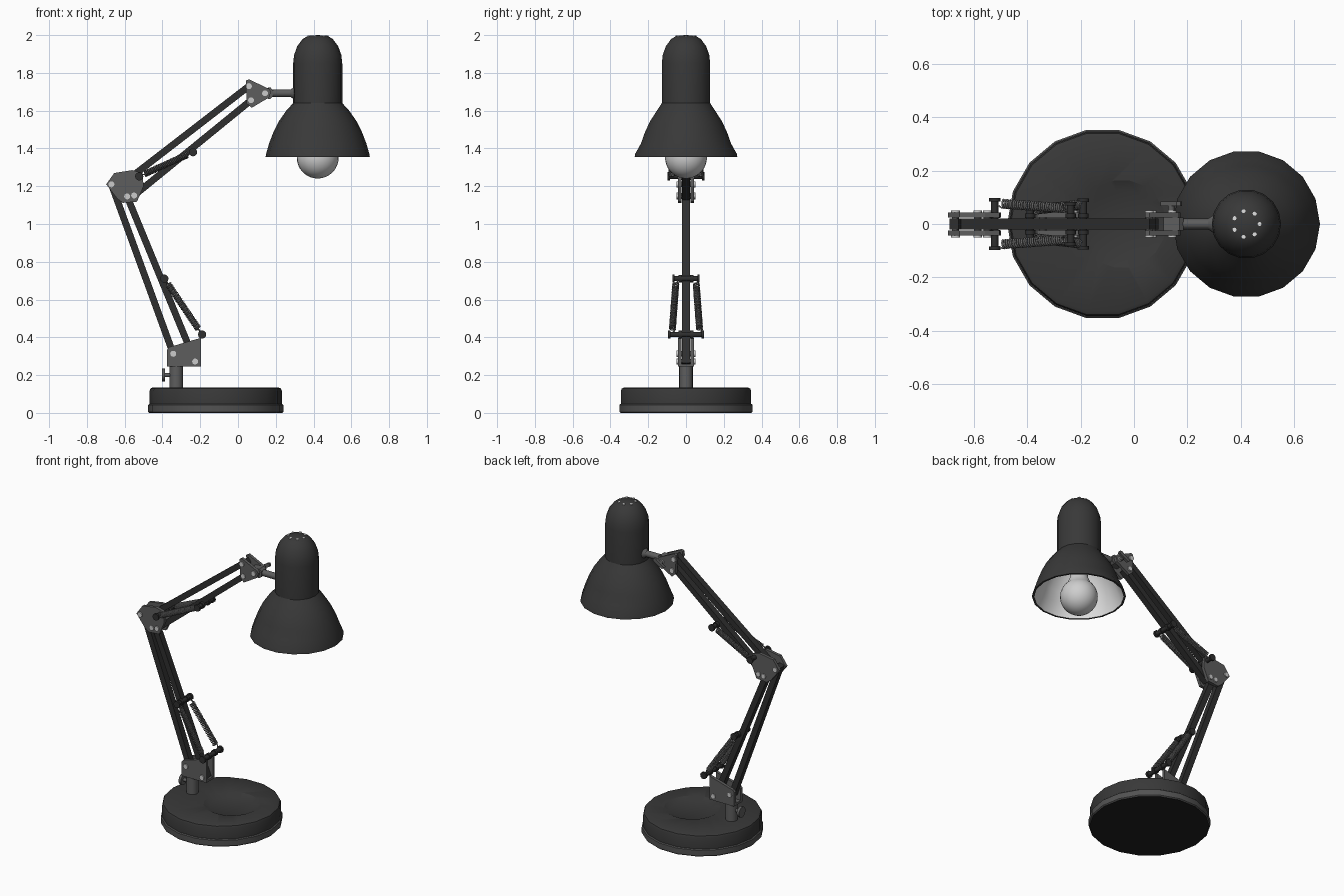
import bpy, bmesh, math
from mathutils import Vector, Matrix

if "Cube" in bpy.data.objects:
    bpy.data.objects.remove(bpy.data.objects["Cube"])

SIDES = 18


def mat(name, r, g=None, b=None):
    m = bpy.data.materials.new(name)
    m.diffuse_color = (r, g or r, b or r, 1)
    m.use_nodes = True
    m.node_tree.nodes["Principled BSDF"].inputs["Base Color"].default_value = m.diffuse_color
    return m


DARK = mat("dark enamel", 0.04)
ARM = mat("arm black", 0.028)
STEEL = mat("bracket grey", 0.11)
RIM = mat("base rim grey", 0.085)
BLACK = mat("underside black", 0.014)
BOLT = mat("bolt silver", 0.6)
SPRING = mat("spring grey", 0.17)
WHITE = mat("reflector white", 0.75)
BULB = mat("bulb glass", 0.62)


def finish(name, bm, mats, smooth=True):
    bmesh.ops.remove_doubles(bm, verts=bm.verts, dist=1e-5)
    bmesh.ops.recalc_face_normals(bm, faces=bm.faces)
    me = bpy.data.meshes.new(name)
    bm.to_mesh(me)
    bm.free()
    ob = bpy.data.objects.new(name, me)
    bpy.context.collection.objects.link(ob)
    for m in mats:
        me.materials.append(m)
    bpy.ops.object.select_all(action='DESELECT')
    ob.select_set(True)
    bpy.context.view_layer.objects.active = ob
    if smooth:
        bpy.ops.object.shade_smooth_by_angle(angle=math.radians(32))
    return ob


def lathe(name, profile, cx, mats, rule=lambda i: 0, n=SIDES, yscale=None):
    """Turn a (radius, z) profile around the vertical axis at x = cx."""
    bm = bmesh.new()
    rings = []
    for r, z in profile:
        ys = yscale(z) if yscale else 1
        rings.append([bm.verts.new((cx + r * math.cos(math.tau * k / n),
                                    r * ys * math.sin(math.tau * k / n), z)) for k in range(n)])
    for i in range(len(rings) - 1):
        a, b = rings[i], rings[i + 1]
        for k in range(n):
            j = (k + 1) % n
            f = bm.faces.new((a[k], a[j], b[j], b[k]))
            f.material_index = rule(i)
    bmesh.ops.dissolve_degenerate(bm, dist=1e-6, edges=bm.edges)
    return finish(name, bm, mats)


def rod(name, p, q, r, m, n=12, r2=None):
    p, q = Vector(p), Vector(q)
    d = q - p
    bm = bmesh.new()
    M = Matrix.Translation((p + q) / 2) @ d.to_track_quat('Z', 'Y').to_matrix().to_4x4()
    bmesh.ops.create_cone(bm, cap_ends=True, segments=n, radius1=r,
                          radius2=r if r2 is None else r2, depth=d.length, matrix=M)
    return finish(name, bm, [m])


def plate(name, pts, y0, y1, m):
    """Extrude an (x, z) outline from y0 to y1."""
    bm = bmesh.new()
    f = bm.faces.new([bm.verts.new((x, y0, z)) for x, z in pts])
    g = bmesh.ops.extrude_face_region(bm, geom=[f])
    bmesh.ops.translate(bm, vec=(0, y1 - y0, 0),
                        verts=[v for v in g["geom"] if isinstance(v, bmesh.types.BMVert)])
    return finish(name, bm, [m], False)


def bar(name, a, b, w=0.036, h=0.02):
    a, b = Vector(a), Vector(b)
    d = (b - a).normalized()
    s = Vector((-d.y, d.x)) * w / 2
    a, b = a - d * 0.015, b + d * 0.015
    plate(name, [a + s, b + s, b - s, a - s], -h, h, ARM)


def bracket(name, pts, bolts):
    for side, s in (("front", -1), ("back", 1)):
        plate(f"{name}_{side}_plate", pts, s * 0.024, s * 0.043, STEEL)
        for i, (x, z) in enumerate(bolts):
            rod(f"{name}_{side}_bolt_{i}", (x, s * 0.04, z), (x, s * 0.05, z), 0.016, BOLT)
    for i, (x, z) in enumerate(bolts):
        rod(f"{name}_axle_{i}", (x, -0.03, z), (x, 0.03, z), 0.014, STEEL)


def pin(name, x, z, half):
    rod(name, (x, -half, z), (x, half, z), 0.014, ARM)
    for s in (-1, 1):
        rod(name + "_cap", (x, s * (half - 0.012), z), (x, s * half, z), 0.022, ARM)
        rod(name + "_collar", (x, s * 0.022, z), (x, s * 0.04, z), 0.02, ARM)


def spring(name, a, b, turns=28, r=0.0155):
    a, b = Vector(a), Vector(b)
    d = b - a
    q = d.to_track_quat('Z', 'Y')
    cu = bpy.data.curves.new(name, 'CURVE')
    cu.dimensions = '3D'
    cu.bevel_depth = 0.0042
    cu.bevel_resolution = 0
    n = turns * 10
    pts = [a]
    for i in range(n + 1):
        t = math.tau * i / 10
        pts.append(a + d * (0.1 + 0.8 * i / n) + q @ Vector((r * math.cos(t), r * math.sin(t), 0)))
    pts.append(b)
    sp = cu.splines.new('POLY')
    sp.points.add(len(pts) - 1)
    for p, v in zip(sp.points, pts):
        p.co = (*v, 1)
    cu.materials.append(SPRING)
    bpy.context.collection.objects.link(bpy.data.objects.new(name, cu))


# Base: grey rim with black underside, dark body with a shallow off-centre dish
BX = -0.118
lathe("base_rim", [(0, 0), (0.352, 0), (0.358, 0.006), (0.358, 0.042), (0.352, 0.047), (0, 0.047)],
      BX, [RIM, BLACK], lambda i: 1 if i == 0 else 0)
body = lathe("base_body", [(0, 0.04), (0.35, 0.04), (0.35, 0.118), (0.345, 0.129), (0.332, 0.135),
                           (0, 0.135)], BX, [DARK])
cutter = lathe("dish_cutter", [(0, 0.118), (0.13, 0.119), (0.17, 0.137), (0.17, 0.2), (0, 0.2)],
               -0.045, [DARK])
cutter.hide_render = True
mod = body.modifiers.new("dish", 'BOOLEAN')
mod.operation = 'DIFFERENCE'
mod.object = cutter
bpy.context.view_layer.objects.active = body
bpy.ops.object.modifier_apply(modifier=mod.name)
bpy.data.objects.remove(cutter)

# Swivel post with clamp knob
rod("post", (-0.327, 0, 0.125), (-0.327, 0, 0.26), 0.036, STEEL, 16)
rod("post_screw", (-0.395, 0, 0.2), (-0.35, 0, 0.2), 0.011, STEEL)
rod("post_knob", (-0.403, 0, 0.2), (-0.386, 0, 0.2), 0.034, STEEL)

# Joint positions (x, z) of the two parallel linkages
A1, A2 = (-0.343, 0.313), (-0.227, 0.272)
E1, E2, E3, E4 = (-0.67, 1.21), (-0.587, 1.146), (-0.635, 1.195), (-0.55, 1.151)
H1, H2, H3 = (0.058, 1.73), (0.069, 1.655), (0.143, 1.692)
bar("lower_arm_rear", A1, E1)
bar("lower_arm_front", A2, E2)
bar("upper_arm_top", E3, H1)
bar("upper_arm_bottom", E4, H2)

# Brackets
bracket("base_bracket", [(-0.375, 0.247), (-0.197, 0.247), (-0.197, 0.397), (-0.365, 0.348),
                         (-0.375, 0.335)], [A1, A2])
plate("base_bracket_floor", [(-0.375, 0.245), (-0.197, 0.245), (-0.197, 0.26), (-0.375, 0.26)],
      -0.043, 0.043, STEEL)
bracket("elbow_bracket", [(-0.698, 1.21), (-0.655, 1.27), (-0.56, 1.285), (-0.505, 1.27),
                          (-0.5, 1.2), (-0.535, 1.118), (-0.61, 1.112), (-0.64, 1.135)],
        [E1, E2, E4])
bracket("head_bracket", [(0.042, 1.76), (0.058, 1.766), (0.165, 1.715), (0.174, 1.7),
                         (0.165, 1.67), (0.072, 1.615), (0.045, 1.64)], [H1, H2, H3])

# Springs and their cross pins
pin("lower_spring_bottom_pin", -0.19, 0.415, 0.095)
pin("lower_spring_top_pin", -0.39, 0.711, 0.072)
pin("upper_spring_elbow_pin", -0.523, 1.252, 0.097)
pin("upper_spring_far_pin", -0.238, 1.38, 0.082)
for s in (-1, 1):
    spring("lower_spring", (-0.39, s * 0.052, 0.711), (-0.19, s * 0.074, 0.415))
    spring("upper_spring", (-0.238, s * 0.058, 1.38), (-0.523, s * 0.078, 1.252))

# Head joint: block, wing knob and neck rod to the shade
plate("head_joint", [(0.11, 1.668), (0.17, 1.662), (0.185, 1.675), (0.185, 1.71), (0.17, 1.722),
                     (0.11, 1.716)], -0.024, 0.024, STEEL)
rod("head_screw", (0.14, 0.04, 1.692), (0.14, 0.075, 1.692), 0.012, STEEL)
plate("head_wing_knob", [(0.1, 1.68), (0.115, 1.668), (0.18, 1.705), (0.175, 1.722), (0.16, 1.722)],
      0.068, 0.084, STEEL)
rod("neck_rod", (0.17, 0, 1.692), (0.3, 0, 1.692), 0.02, STEEL)
rod("neck_flange", (0.278, 0, 1.692), (0.302, 0, 1.692), 0.02, STEEL, 12, 0.036)

# Shade: dark outside, white inside
SX = 0.422
outer = [(0, 2.0), (0.05, 1.997), (0.08, 1.979), (0.108, 1.942), (0.125, 1.895), (0.13, 1.85),
         (0.13, 1.64), (0.165, 1.602), (0.205, 1.545), (0.235, 1.485), (0.258, 1.425),
         (0.273, 1.372), (0.276, 1.355)]
inner = [(max(r - 0.012, 0), z - (0.012 if z > 1.9 else 0)) for r, z in reversed(outer)]
lathe("shade", outer + inner, SX, [DARK, WHITE], lambda i: 1 if i >= len(outer) else 0,
      yscale=lambda z: 0.94 if 1.4 < z < 1.62 else 1)

# Vent dots on the shade top
for k in range(7):
    t = math.tau * k / 7
    x, y = SX + 0.05 * math.cos(t), 0.05 * math.sin(t)
    rod("vent", (x, y, 1.992), (x, y, 1.9985), 0.008, WHITE, 8)

# Bulb and socket
ball = [(0.111 * math.cos(math.radians(a)), 1.352 + 0.111 * math.sin(math.radians(a)))
        for a in range(-90, 51, 10)]
ball[0] = (0, 1.241)
lathe("bulb", ball + [(0.055, 1.475), (0.048, 1.53), (0.048, 1.6), (0, 1.6)], SX, [BULB], n=24)
rod("bulb_socket", (SX, 0, 1.58), (SX, 0, 1.8), 0.06, WHITE, 16)
